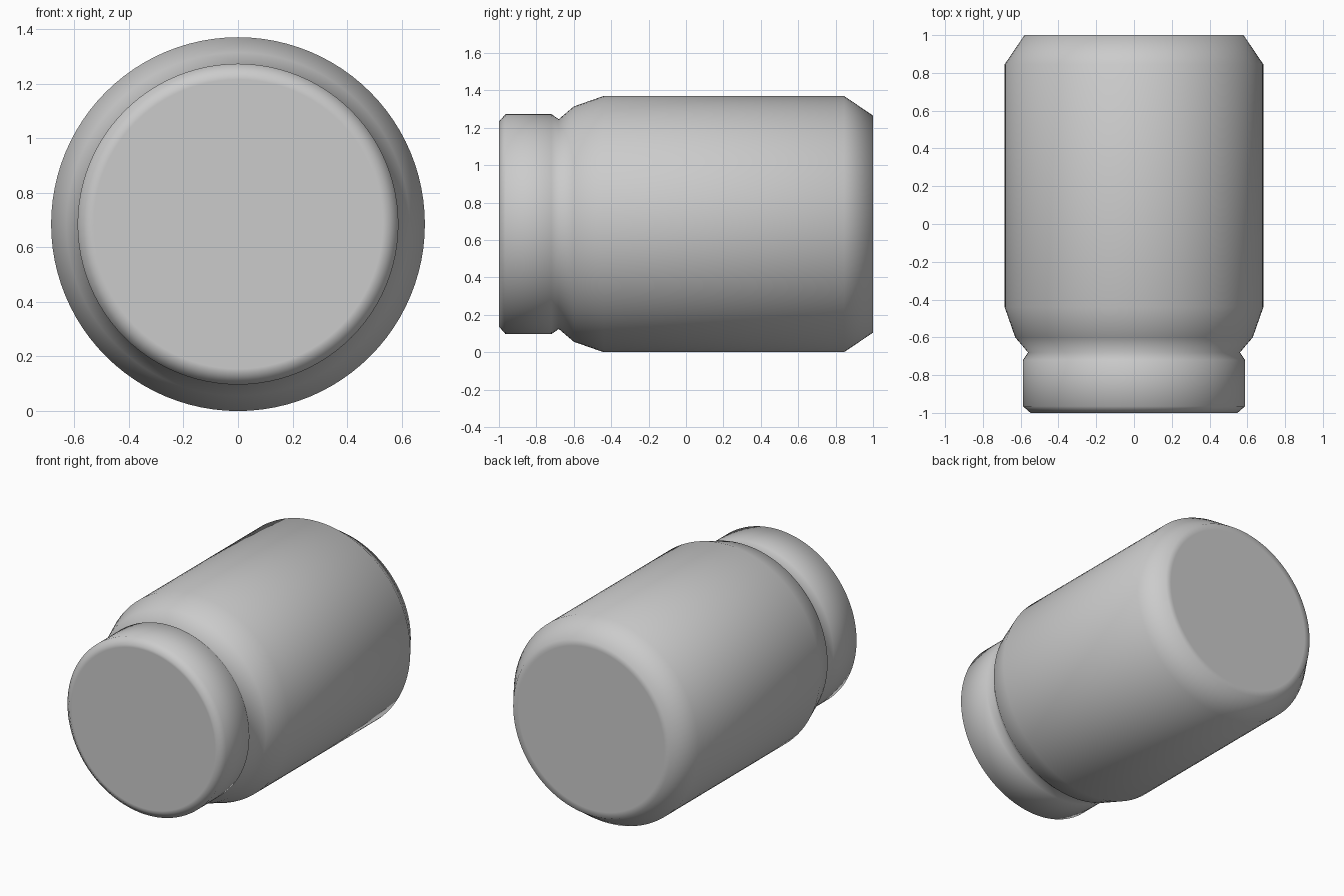
import bpy, bmesh, math

if "Cube" in bpy.data.objects:
    bpy.data.objects.remove(bpy.data.objects["Cube"])

RADIUS, SIDES = 0.685, 96
# (y, radius) from front lid to rounded base
PROFILE = [(-1.0, 0.53), (-1.0, 0.548), (-0.965, 0.588), (-0.72, 0.588),
           (-0.68, 0.561), (-0.60, 0.629), (-0.44, RADIUS),
           (0.845, RADIUS), (1.0, 0.58), (1.0, 0.54)]

grey = bpy.data.materials.new("plain_grey")
grey.diffuse_color = (0.6, 0.6, 0.6, 1)
grey.use_nodes = True
grey.node_tree.nodes["Principled BSDF"].inputs["Base Color"].default_value = grey.diffuse_color

# Jar turned around the y axis, lying on its side
bm = bmesh.new()
rings = []
for y, r in PROFILE:
    ring = []
    for i in range(SIDES):
        a = 2 * math.pi * i / SIDES
        ring.append(bm.verts.new((r * math.cos(a), y, RADIUS + r * math.sin(a))))
    rings.append(ring)
for a, b in zip(rings, rings[1:]):
    for i in range(SIDES):
        j = (i + 1) % SIDES
        bm.faces.new((a[i], a[j], b[j], b[i]))

# Flat end caps
bm.faces.new(rings[0])
bm.faces.new(rings[-1])
bmesh.ops.recalc_face_normals(bm, faces=bm.faces)
for f in bm.faces:
    f.smooth = True

mesh = bpy.data.meshes.new("jar")
bm.to_mesh(mesh)
bm.free()
mesh.materials.append(grey)
jar = bpy.data.objects.new("jar", mesh)
bpy.context.collection.objects.link(jar)
